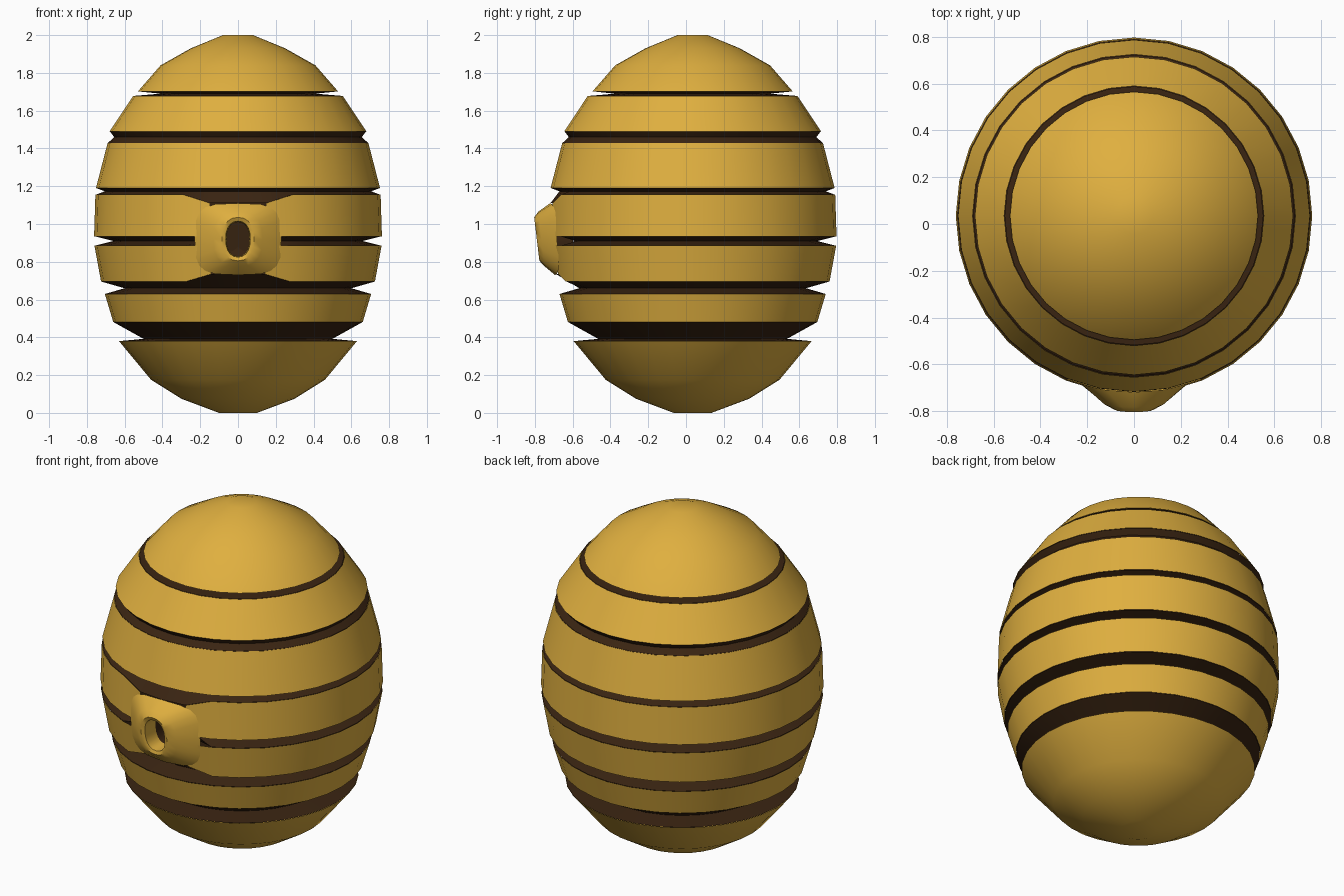
import bpy, bmesh, math

if "Cube" in bpy.data.objects:
    bpy.data.objects.remove(bpy.data.objects["Cube"])

CY = 0.035      # body axis sits slightly behind the origin because of the entrance
SEG = 32
HOLE_Z = 0.92


def material(name, rgb):
    m = bpy.data.materials.new(name)
    m.diffuse_color = (*rgb, 1)
    m.use_nodes = True
    m.node_tree.nodes["Principled BSDF"].inputs["Base Color"].default_value = m.diffuse_color
    return m


honey = material("honey yellow", (0.74, 0.43, 0.05))
dark = material("dark brown", (0.042, 0.018, 0.006))


def finish(name, bm, mats, angle=40):
    bmesh.ops.recalc_face_normals(bm, faces=bm.faces)
    me = bpy.data.meshes.new(name)
    bm.to_mesh(me)
    bm.free()
    ob = bpy.data.objects.new(name, me)
    bpy.context.collection.objects.link(ob)
    for m in mats:
        me.materials.append(m)
    bpy.ops.object.select_all(action='DESELECT')
    ob.select_set(True)
    bpy.context.view_layer.objects.active = ob
    bpy.ops.object.shade_smooth_by_angle(angle=math.radians(angle))
    return ob


def body_point(r, z, i, core):
    """Lathe point; the rims next to the entrance are pinched toward it."""
    a = 2 * math.pi * i / SEG - math.pi / 2
    if math.sin(a) < 0 and abs(math.cos(a)) < 0.21:
        if 1.14 < z < 1.17:
            z -= 0.045
        elif 0.68 < z < 0.71:
            z += 0.04
        elif core and 0.75 < z < 1.08:
            r = min(r, 0.63)
    return r * math.cos(a), CY + r * math.sin(a), z


def lathe(name, profile, mat, core=False, gap=False, caps=True):
    bm = bmesh.new()
    rings = [[bm.verts.new(body_point(r, z, i, core)) for i in range(SEG)]
             for r, z in profile]
    for lo, hi in zip(rings, rings[1:]):
        for i in range(SEG):
            if gap and i in (0, SEG - 1):   # opening behind the entrance
                continue
            j = (i + 1) % SEG
            bm.faces.new((lo[i], lo[j], hi[j], hi[i]))
    if caps:
        for ring, z in ((rings[0], profile[0][1]), (rings[-1], profile[-1][1])):
            if z in (0.0, 2.0):
                bm.faces.new(ring)
    return finish(name, bm, [mat])


# Straw coils, bottom to top: (radius, height)
coils = [
    [(0.10, 0.0), (0.30, 0.075), (0.46, 0.175), (0.63, 0.38)],
    [(0.66, 0.48), (0.705, 0.63)],
    [(0.725, 0.695), (0.76, 0.885)],
    [(0.762, 0.935), (0.755, 1.155)],
    [(0.752, 1.19), (0.69, 1.43)],
    [(0.68, 1.49), (0.555, 1.678)],
    [(0.53, 1.702), (0.41, 1.84), (0.25, 1.93), (0.08, 2.0)],
]
names = ["bottom_bowl", "lower_coil", "lower_entrance_coil", "upper_entrance_coil",
         "shoulder_coil", "upper_coil", "top_cap"]
for k, (name, prof) in enumerate(zip(names, coils)):
    lathe(name, prof, honey, gap=k in (2, 3))

# Dark core whose V grooves show between the coils
tips = [(0.50, 0.392), (0.60, 0.66), (0.66, 0.91), (0.705, 1.173),
        (0.655, 1.46), (0.41, 1.69)]
core = [(0.05, 0.1)]
for lower, tip, upper in zip(coils, tips, coils[1:]):
    (r0, z0), (r1, z1) = lower[-1], upper[0]
    core += [(r0 - 0.07, z0 - 0.025), (r0 - 0.002, z0), tip,
             (r1 - 0.002, z1), (r1 - 0.07, z1 + 0.025)]
core.append((0.05, 1.85))
lathe("groove_core", core, dark, core=True, caps=False)

# Entrance mound: lofted rings from the coil surface to the rim, then inward
N = 20


def super_ring(a, h, p):
    for k in range(N):
        t = 2 * math.pi * k / N
        c, s = math.cos(t), math.sin(t)
        yield (a * math.copysign(abs(c) ** (2 / p), c),
               HOLE_Z + h * math.copysign(abs(s) ** (2 / p), s))


# (half width, half height, squareness, y or None for on the coils)
loops = [(0.23, 0.19, 3.6, None), (0.13, 0.145, 2.6, -0.765),
         (0.085, 0.115, 2.3, -0.79), (0.065, 0.095, 2.3, -0.782),
         (0.06, 0.09, 2.3, -0.69), (0.06, 0.09, 2.3, -0.60)]
bm = bmesh.new()
rings = []
for a, h, p, y in loops:
    ring = []
    for x, z in super_ring(a, h, p):
        if y is None:
            r = 0.757 if z > 0.88 else 0.757 - (0.88 - z) * 0.17
            yy = CY - math.sqrt(r * r - x * x) + 0.003
        else:
            yy = y - (z - HOLE_Z) * 0.12
        ring.append(bm.verts.new((x, yy, z)))
    rings.append(ring)
for n, (o, q) in enumerate(zip(rings, rings[1:])):
    for i in range(N):
        j = (i + 1) % N
        f = bm.faces.new((o[i], o[j], q[j], q[i]))
        f.material_index = 1 if n == 4 else 0
bm.faces.new(rings[-1]).material_index = 1
finish("entrance_mound", bm, [honey, dark], 50)
